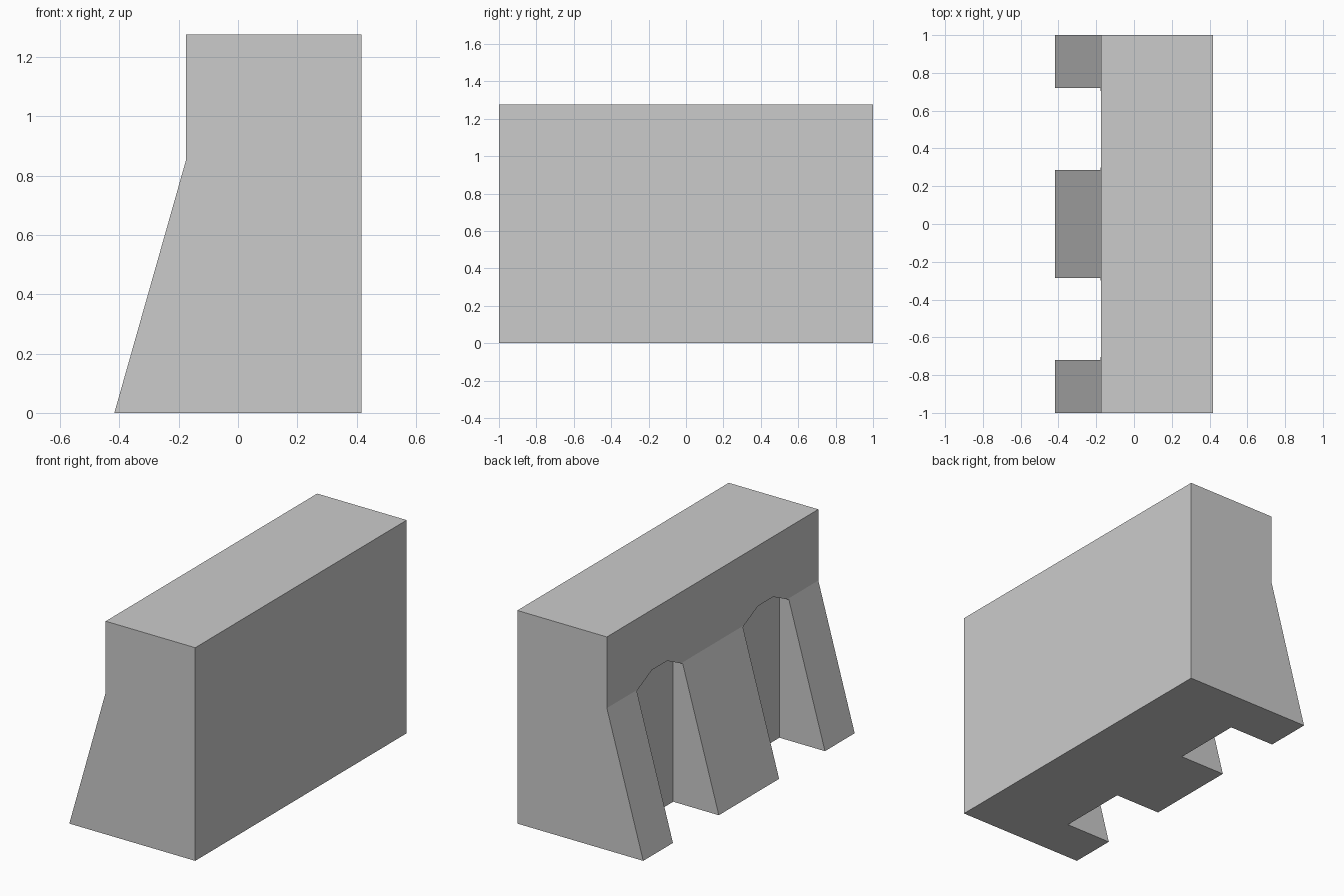
import bpy
import bmesh

if "Cube" in bpy.data.objects:
    bpy.data.objects.remove(bpy.data.objects["Cube"])


def prism(name, outlines, offset):
    """Extrude each closed outline along the offset into one solid object."""
    bm = bmesh.new()
    for points in outlines:
        face = bm.faces.new([bm.verts.new(p) for p in points])
        result = bmesh.ops.extrude_face_region(bm, geom=[face])
        moved = [g for g in result["geom"] if isinstance(g, bmesh.types.BMVert)]
        bmesh.ops.translate(bm, verts=moved, vec=offset)
    bmesh.ops.recalc_face_normals(bm, faces=bm.faces)
    mesh = bpy.data.meshes.new(name)
    bm.to_mesh(mesh)
    bm.free()
    obj = bpy.data.objects.new(name, mesh)
    bpy.context.collection.objects.link(obj)
    return obj


# Wall block: upright slab with a battered foot on the -x side
profile = [(-0.417, 0), (0.417, 0), (0.417, 1.276), (-0.176, 1.276), (-0.176, 0.85)]
wall = prism("buttressed_wall", [[(x, -1, z) for x, z in profile]], (0, 2, 0))

# Two recesses with chamfered arch tops, open at the bottom and the -x side
half_arch = [(0.217, -0.1), (0.217, 0.843), (0.072, 0.915)]
arch = half_arch + [(-y, z) for y, z in reversed(half_arch)]
outlines = [[(-0.6, centre + y, z) for y, z in arch] for centre in (-0.502, 0.502)]
cutter = prism("recess_cutter", outlines, (0.485, 0, 0))
cutter.hide_render = True
cutter.hide_set(True)
cutter.display_type = 'WIRE'

# Cut the recesses into the wall
cut = wall.modifiers.new("recesses", 'BOOLEAN')
cut.operation = 'DIFFERENCE'
cut.solver = 'EXACT'
cut.object = cutter
